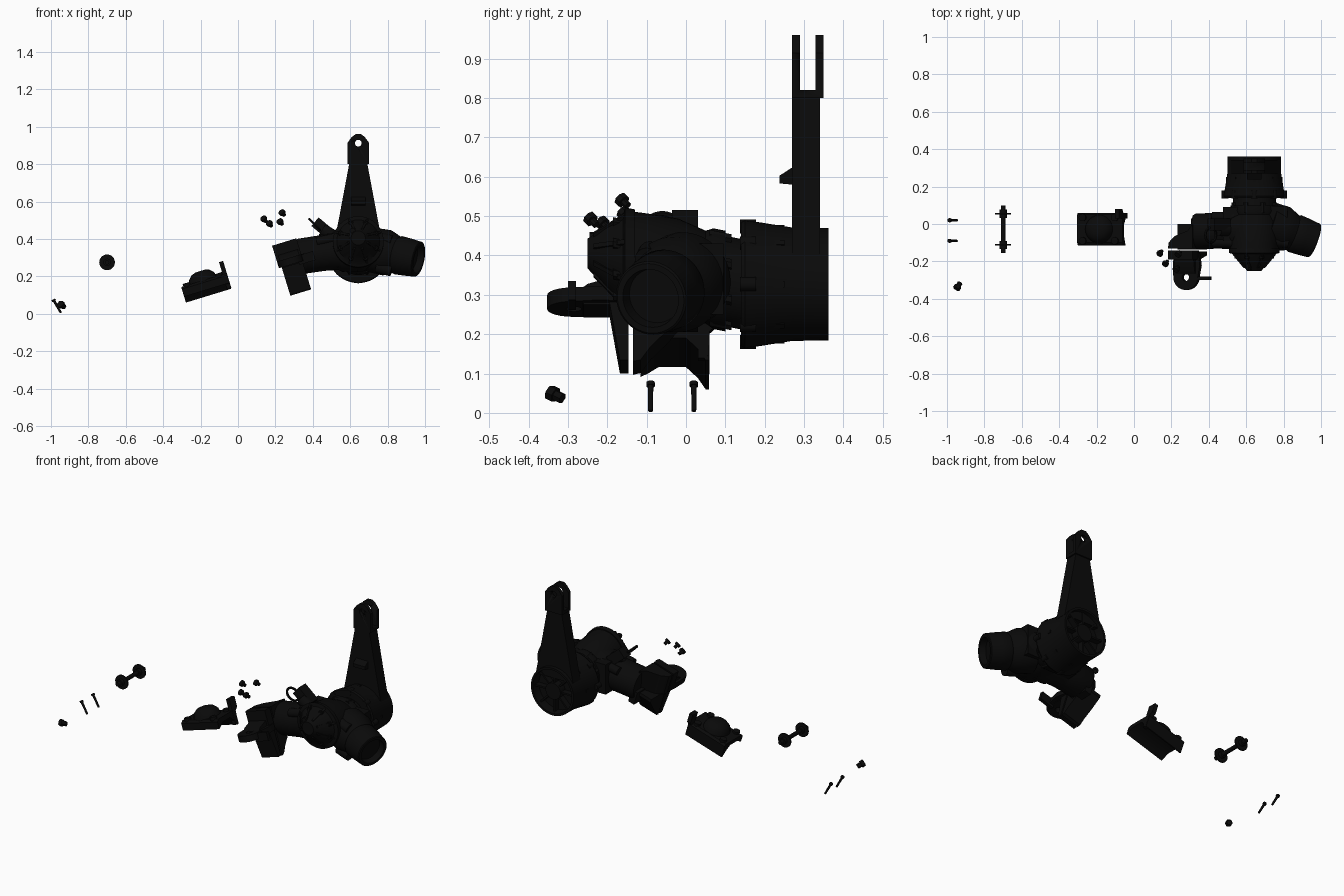
import bpy, bmesh, math
from mathutils import Matrix, Vector

if "Cube" in bpy.data.objects:
    bpy.data.objects.remove(bpy.data.objects["Cube"])

black = bpy.data.materials.new("matte_black")
black.use_nodes = True
COLOR = (0.003, 0.003, 0.003, 1)
black.diffuse_color = COLOR
black.node_tree.nodes["Principled BSDF"].inputs["Base Color"].default_value = COLOR
I = Matrix.Identity(4)


def finish(name, bm, m=I):
    bmesh.ops.remove_doubles(bm, verts=bm.verts, dist=1e-5)
    bmesh.ops.recalc_face_normals(bm, faces=bm.faces)
    me = bpy.data.meshes.new(name)
    bm.to_mesh(me)
    bm.free()
    me.transform(m)
    me.materials.append(black)
    ob = bpy.data.objects.new(name, me)
    bpy.context.collection.objects.link(ob)
    bpy.ops.object.select_all(action='DESELECT')
    ob.select_set(True)
    bpy.context.view_layer.objects.active = ob
    bpy.ops.object.shade_smooth_by_angle(angle=math.radians(35))
    return ob


def lathe(name, profile, origin, axis, n=32, m=I):
    """Turn (distance, radius) points around an axis."""
    bm = bmesh.new()
    rings = [[bm.verts.new((r * math.cos(math.tau * i / n), r * math.sin(math.tau * i / n), t))
              for i in range(n)] for t, r in profile]
    for a, b in zip(rings, rings[1:]):
        for i in range(n):
            j = (i + 1) % n
            bm.faces.new((a[i], a[j], b[j], b[i]))
    bm.faces.new(rings[0])
    bm.faces.new(rings[-1])
    rot = Vector(axis).to_track_quat('Z', 'Y').to_matrix().to_4x4()
    return finish(name, bm, m @ Matrix.Translation(origin) @ rot)


def rod(name, a, b, r, n=24, m=I):
    d = Vector(b) - Vector(a)
    return lathe(name, [(0, r), (d.length, r)], a, d, n, m)


def prism(name, outline, lo, hi, axis='Y', m=I):
    """Extrude a 2D outline along one axis."""
    place = {'X': lambda p, d: (d, p[0], p[1]), 'Y': lambda p, d: (p[0], d, p[1]),
             'Z': lambda p, d: (p[0], p[1], d)}[axis]
    bm = bmesh.new()
    a, b = [[bm.verts.new(place(p, d)) for p in outline] for d in (lo, hi)]
    for i in range(len(a)):
        j = (i + 1) % len(a)
        bm.faces.new((a[i], a[j], b[j], b[i]))
    bm.faces.new(a)
    bm.faces.new(b)
    return finish(name, bm, m)


def box(name, x, y, z, m=I):
    return prism(name, [(x[0], z[0]), (x[1], z[0]), (x[1], z[1]), (x[0], z[1])], *y, m=m)


def cut(ob, cutter):
    mod = ob.modifiers.new("cut", 'BOOLEAN')
    mod.operation, mod.solver, mod.object = 'DIFFERENCE', 'EXACT', cutter
    bpy.context.view_layer.objects.active = ob
    bpy.ops.object.modifier_apply(modifier=mod.name)
    bpy.data.objects.remove(cutter)


def arc(cx, cz, r, a0, a1, n=12):
    return [(cx + r * math.cos(math.radians(a0 + (a1 - a0) * i / n)),
             cz + r * math.sin(math.radians(a0 + (a1 - a0) * i / n))) for i in range(n + 1)]


CX, CZ = 0.643, 0.327   # main housing axis

# Drum at the back with an open, ribbed face
lathe("rear_drum", [(0, .115), (0, .158), (.01, .163), (.03, .16), (.13, .144), (.222, .143),
                    (.222, .13), (.17, .125)], (CX, .14, CZ), (0, 1, 0), 48)
rod("drum_hub", (CX, .30, CZ), (CX, .355, CZ), .05)
for i in range(8):
    turn = Matrix.Translation((CX, 0, CZ)) @ Matrix.Rotation(math.tau * i / 8, 4, 'Y')
    reach = .157 if i % 4 == 0 else .147
    box("drum_rib", (.045, .13), (.3, .345), (-.005, .005), turn)
    rod("drum_flange_bolt", (reach, .137, 0), (reach, .178, 0), .018, 12, turn)
    box("drum_outer_rib", (.13, .151), (.17, .25), (-.008, .008), turn)

# Tall arm with forked eye
prism("lever_arm", [(CX - .125, .40), (CX + .125, .40), (CX + .105, .5), (CX + .047, .81),
                    (CX - .047, .81), (CX - .105, .5)], .27, .341)
fork = prism("arm_fork", [(CX - .057, .8), (CX + .057, .8), (CX + .057, .915), (CX + .035, .945),
                          (CX + .015, .96), (CX - .015, .96), (CX - .035, .945), (CX - .057, .915)],
             .269, .349)
cut(fork, box("fork_slot", (CX - .1, CX + .1), (.29, .329), (.82, 1)))
cut(fork, rod("fork_hole", (CX, .2, .912), (CX, .4, .912), .018))
prism("arm_step", [(.238, .583), (.272, .58), (.272, .625), (.238, .603)], CX - .04, CX + .04, 'X')

# Main housing, leaning up towards the front
shear = Matrix.Shear('XZ', 4, (0, 0))
shear[2][1] = -.2
tilt = Matrix.Translation((CX, 0, CZ + .028)) @ shear
lathe("main_housing", [(-.15, .115), (-.1, .115), (-.1, .128), (-.07, .128), (-.05, .118), (.02, .135),
                       (.1, .132), (.13, .13), (.13, .136), (.155, .136), (.16, .115), (.2, .085),
                       (.225, .06), (.25, .038)], (0, 0, 0), (0, -1, 0), 40, tilt)
for i in range(8):
    turn = tilt @ Matrix.Rotation(math.tau * (i + .5) / 8, 4, 'Y')
    rod("cover_bolt", (.1, -.12, 0), (.1, -.185, 0), .014, 6, turn)
    rod("neck_bolt", (.118, .06, 0), (.118, .115, 0), .014, 6, turn)
    prism("cover_rib", [(.13, -.155), (.06, -.235), (.04, -.235), (.04, -.14)], -.006, .006, 'Z', turn)
for z in (.405, .445):
    rod("nose_stud", (CX - .03, -.19, z), (CX - .03, -.245, z), .015, 8)

# Outlet tube on the left side
end = Vector((.966, -.09, .291))
way = Vector((.245, -.09, -.05)).normalized()
lathe("left_outlet", [(0, .12), (.08, .123), (.12, .107), (.14, .098), (.15, .104), (.2, .101), (.262, .095),
                      (.266, .09), (.266, .075), (.23, .07)], end - way * .266, way, 40)
for z in (.25, .41):
    rod("outlet_boss", (.74, -.09, z), (.82, -.1, z - .02), .03, 16)
box("outlet_web", (.72, .82), (-.03, .095), (.25, .43))

# Inlet tube on the right side
lathe("right_inlet", [(0, .125), (.08, .115), (.1, .102), (.17, .096), (.29, .095), (.303, .088)],
      (.62, -.03, .35), (-.3, -.01, -.045), 40)
box("inlet_web", (.475, .56), (-.09, .09), (.25, .43))
for y in (-.1, .04):
    rod("inlet_boss", (.54, y, .41), (.42, y, .385), .025, 16)

# Angled clamp with pierced lug
lean = Matrix.Rotation(math.radians(-17), 4, 'Y')
clamp = Matrix.Translation((.267, 0, .326)) @ lean
prism("clamp_block", [(-.07, -.132), (-.068, -.1), (-.035, -.065), (.04, -.035), (.066, 0), (.066, -.132)],
      -.061, .061, 'Z', clamp)
box("clamp_front", (-.07, .066), (-.19, -.142), (-.061, .061), clamp)
lug = prism("clamp_lug", [(.07, -.15), (-.065, -.15), (-.07, -.22)] + arc(0, -.285, .068, 180, 360)
            + [(.08, -.22)], -.065, -.028, 'Z', clamp)
cut(lug, rod("lug_hole", (0, -.285, -.2), (0, -.285, .2), .02, m=clamp))
prism("lug_root", [(-.15, -.07), (-.15, .012), (-.2, .0), (-.25, -.015), (-.27, -.03), (-.26, -.07)],
      -.055, .055, 'X', clamp)
box("lug_ear", (.04, .13), (-.3, -.28), (-.08, -.03), clamp)

foot = Matrix.Translation((.312, 0, .19)) @ lean
prism("foot_front_plate", [(-.195, .08), (-.168, -.076), (-.146, -.076), (-.146, .08)], -.058, .058, 'X', foot)
prism("foot_saddle", [(-.135, .08), (-.135, -.08), (-.115, -.075), (-.09, -.04), (-.05, .0), (.0, .06), (.0, .08)],
      -.058, .058, 'X', foot)
box("foot_web", (.02, .06), (-.08, .03), (.01, .09), foot)

# Handle ring and plug on the upper right of the housing
bm = bmesh.new()
for i in range(24):
    ring = Matrix.Rotation(math.tau * i / 24, 4, 'Z')
    nxt = Matrix.Rotation(math.tau * (i + 1) / 24, 4, 'Z')
    sec = [Vector((.04 + .007 * math.cos(k * math.pi / 3), 0, .007 * math.sin(k * math.pi / 3))) for k in range(6)]
    for k in range(6):
        l = (k + 1) % 6
        bm.faces.new([bm.verts.new(p) for p in (ring @ sec[k], ring @ sec[l], nxt @ sec[l], nxt @ sec[k])])
finish("handle_ring", bm, Matrix.Translation((.41, -.06, .478)) @ Matrix.Rotation(math.radians(45), 4, 'Y'))
plug = Matrix.Translation((.45, 0, .46)) @ Matrix.Rotation(math.radians(40), 4, 'Y')
box("housing_plug", (-.05, .06), (-.035, .03), (-.03, .03), plug)
rod("plug_stem", (.45, -.03, .45), (.56, -.03, .38), .035, 16)

# Loose clamp cap with one tall tab
cap = Matrix.Translation((-.17, 0, .14)) @ lean
prism("cap_saddle", [(-.115, .03), (-.115, -.012), (-.095, -.002), (-.07, .014), (0, .014), (.03, -.015),
                     (.05, -.045), (.058, -.045), (.06, .03), (.05, .042), (-.1, .042)],
      -.127, .127, 'X', cap)
lathe("cap_dome", [(0, .078), (.03, .07), (.05, .05), (.058, .025)], (-.005, -.028, .036), (0, 0, 1), 28, cap)
prism("cap_tab", [(.03, -.04), (.055, -.04), (.058, .03), (.08, .05), (.08, .11), (.03, .11)],
      .105, .128, 'X', cap)
for x in (-.095, .085):
    for y in (-.09, .035):
        rod("cap_boss", (x, y, .03), (x, y, .055), .02, 12, cap)

# Roller axle
rod("axle", (-.7, -.155, .275), (-.7, .1, .275), .012, 16)
for y in (.055, -.112):
    rod("axle_disc", (-.7, y - .004, .275), (-.7, y + .004, .275), .042, 24)
    rod("axle_hub", (-.7, y - .022, .275), (-.7, y + .022, .275), .02, 16)

# Loose bolts and nut
for y in (-.09, .02):
    lathe("long_bolt", [(0, .011), (.01, .011), (.01, .007), (.083, .006)],
          (-.988, y, .077), (.04, 0, -.07), 12)
lathe("loose_nut", [(0, .02), (.02, .02), (.02, .014), (.042, .014)],
      (-.95, -.347, .053), (.025, .04, -.02), 6)

# Small loose screws near the clamp
for p in [(.14, -.155, .505), (.17, -.21, .48), (.238, -.16, .538), (.227, -.24, .49)]:
    lathe("small_screw", [(-.02, .01), (-.003, .01), (-.003, .018), (.012, .018)], p, (-.4, -.5, .5), 8)
